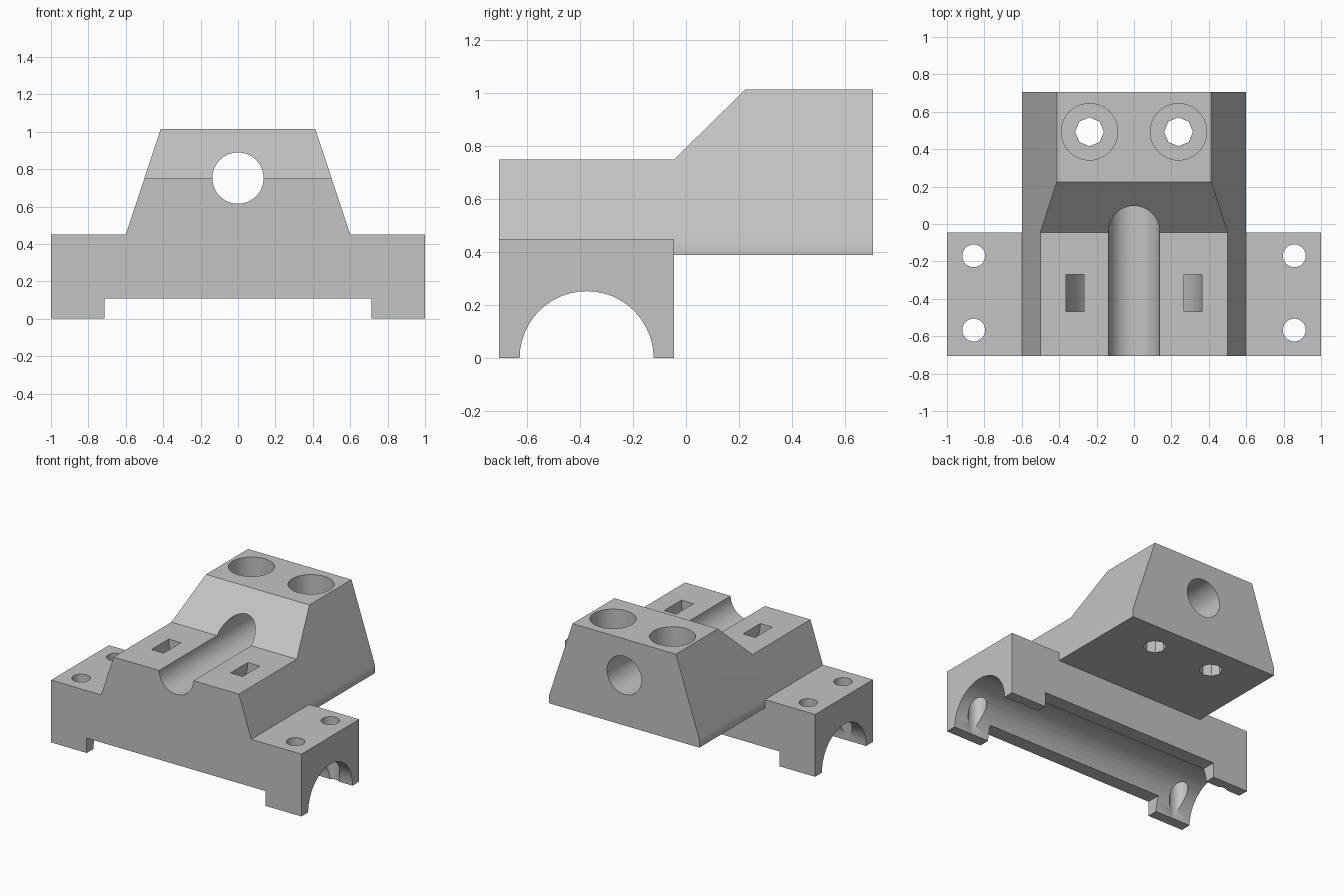
import bpy, bmesh
from math import sin, cos, pi

cube = bpy.data.objects.get("Cube")
if cube:
    bpy.data.objects.remove(cube, do_unlink=True)


def prism(name, points, axis, lo, hi):
    """Extrude a 2D outline along one axis, from lo to hi."""
    place = {"X": lambda a, b, d: (d, a, b),
             "Y": lambda a, b, d: (a, d, b),
             "Z": lambda a, b, d: (a, b, d)}[axis]
    bm = bmesh.new()
    face = bm.faces.new([bm.verts.new(place(a, b, lo)) for a, b in points])
    moved = bmesh.ops.extrude_face_region(bm, geom=[face])["geom"]
    bmesh.ops.translate(bm, vec=place(0, 0, hi - lo),
                        verts=[v for v in moved if isinstance(v, bmesh.types.BMVert)])
    bmesh.ops.recalc_face_normals(bm, faces=bm.faces[:])
    mesh = bpy.data.meshes.new(name)
    bm.to_mesh(mesh)
    bm.free()
    obj = bpy.data.objects.new(name, mesh)
    bpy.context.collection.objects.link(obj)
    return obj


def arc(a, b, r, n, start=0.0, sweep=2 * pi):
    closed = sweep >= 2 * pi
    steps = n if closed else n + 1
    return [(a + r * cos(start + sweep * i / n), b + r * sin(start + sweep * i / n))
            for i in range(steps)]


def box(a0, a1, b0, b1):
    return [(a0, b0), (a1, b0), (a1, b1), (a0, b1)]


def cut(target, points, axis, lo, hi):
    cutter = prism("cutter", points, axis, lo, hi)
    cutter.hide_render = True
    mod = target.modifiers.new("cut", "BOOLEAN")
    mod.operation = "DIFFERENCE"
    mod.solver = "EXACT"
    mod.object = cutter
    bpy.context.view_layer.objects.active = target
    bpy.ops.object.modifier_apply(modifier=mod.name)
    bpy.data.objects.remove(cutter, do_unlink=True)


# Block: full front silhouette, mirrored about the middle
DEPTH, BACK = 0.705, -0.045
half = [(0.715, 0.107), (0.715, 0), (1, 0), (1, 0.45), (0.6, 0.45), (0.413, 1.015)]
block = prism("clamp_block", half + [(-x, z) for x, z in reversed(half)],
              "Y", -DEPTH, DEPTH)

# Lower front deck with the slope up to the raised rear
cut(block, [(-0.8, 0.75), (BACK, 0.75), (0.225, 1.015), (0.327, 1.115), (-0.8, 1.115)],
    "X", -1.2, 1.2)

# Rear overhang: clear the space below and beside it
cut(block, box(BACK, 0.8, -0.1, 0.39), "X", -1.2, 1.2)
for s in (-1, 1):
    cut(block, box(*sorted((s * 0.6, s * 1.2)), 0.2, 0.6), "Y", BACK, 0.8)

# Half-round channel across the underside
cut(block, arc(-0.375, 0, 0.253, 48), "X", -1.2, 1.2)

# Long bore from front to back
cut(block, arc(0, 0.752, 0.137, 48), "Y", -0.8, 0.8)

# Curved strap tunnel passing beneath the bore
tunnel = [(-0.364, 0.85)] + arc(0, 0.75, 0.364, 32, pi, pi) + [(0.364, 0.85), (0.267, 0.85)]
tunnel += arc(0, 0.75, 0.267, 32, 2 * pi, -pi) + [(-0.267, 0.85)]
cut(block, tunnel, "Y", -0.467, -0.27)

for s in (-1, 1):
    # Screw holes with round counterbores in the raised rear
    cut(block, arc(s * 0.238, 0.493, 0.151, 48), "Z", 0.86, 1.2)
    cut(block, arc(s * 0.238, 0.493, 0.077, 8), "Z", 0.2, 1.1)
    # Flange holes
    for y in (-0.17, -0.567):
        cut(block, arc(s * 0.857, y, 0.061, 32), "Z", -0.1, 0.6)

# Plain grey material
grey = bpy.data.materials.new("plain_grey")
grey.use_nodes = True
colour = (0.55, 0.55, 0.55, 1)
grey.diffuse_color = colour
grey.node_tree.nodes["Principled BSDF"].inputs["Base Color"].default_value = colour
block.data.materials.clear()
block.data.materials.append(grey)

# Smooth round walls, crisp edges
bpy.ops.object.select_all(action="DESELECT")
block.select_set(True)
bpy.context.view_layer.objects.active = block
bpy.ops.object.shade_smooth_by_angle(angle=pi / 6)
weighted = block.modifiers.new("weighted_normals", "WEIGHTED_NORMAL")
weighted.keep_sharp = True
